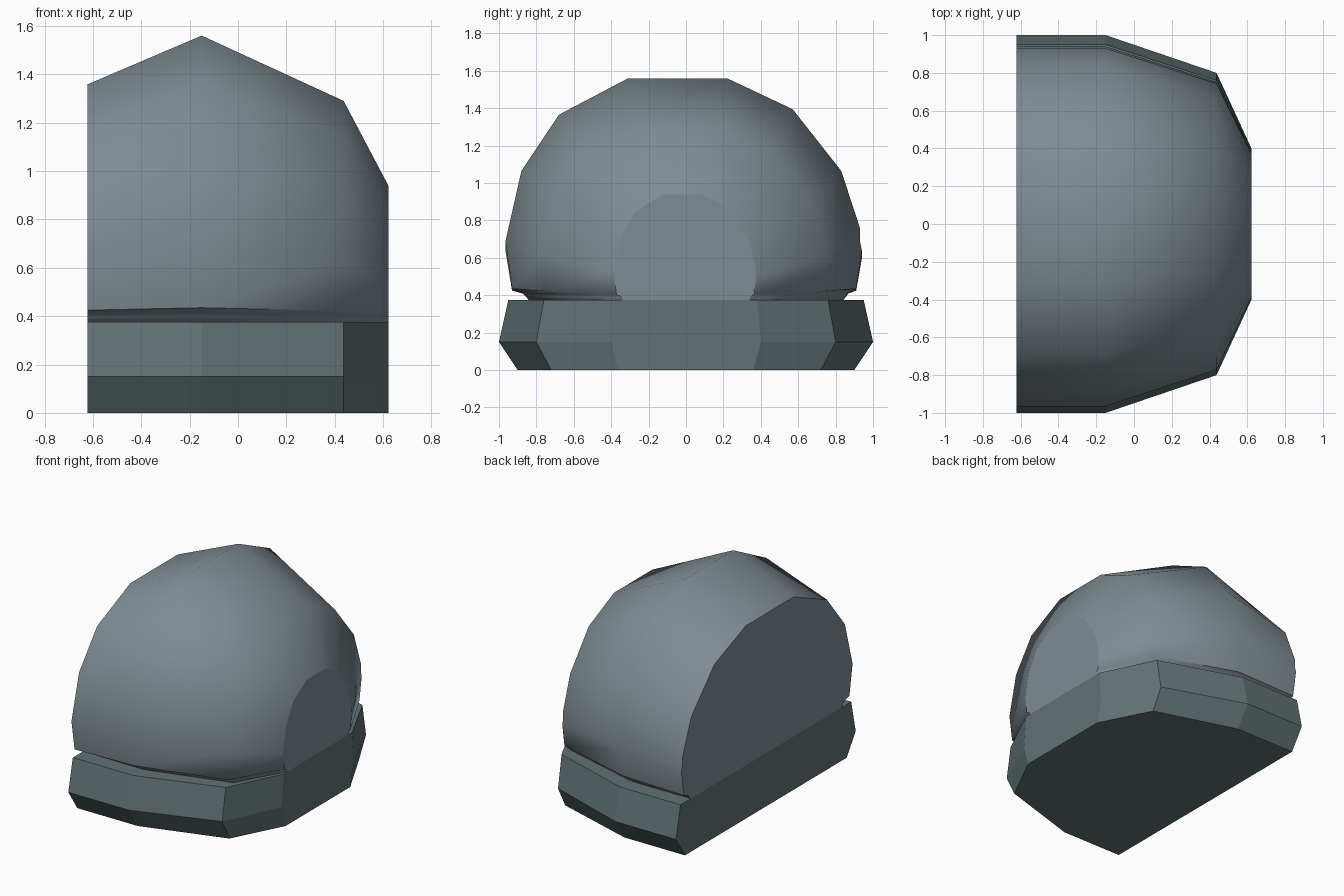
import bpy, bmesh

if "Cube" in bpy.data.objects:
    bpy.data.objects.remove(bpy.data.objects["Cube"])

Z0 = 0.375  # top of base
# stations along x: position, width factor, dome height factor
STATIONS = [(-0.622, 1.0, 0.83), (-0.15, 1.0, 1.0), (0.437, 0.8, 0.772), (0.622, 0.4, 0.476)]


def material(name, rgb):
    m = bpy.data.materials.new(name)
    m.diffuse_color = (*rgb, 1)
    m.use_nodes = True
    m.node_tree.nodes["Principled BSDF"].inputs["Base Color"].default_value = m.diffuse_color
    return m


def loft(name, rings, mat, smooth):
    bm = bmesh.new()
    loops = [[bm.verts.new(p) for p in r] for r in rings]
    n = len(loops[0])
    for a, b in zip(loops, loops[1:]):
        for i in range(n):
            j = (i + 1) % n
            f = bm.faces.new((a[i], a[j], b[j], b[i]))
            f.smooth = smooth
    caps = [bm.faces.new(loops[0]), bm.faces.new(loops[-1])]
    bmesh.ops.recalc_face_normals(bm, faces=bm.faces[:])
    for e in bm.edges:
        if len(e.link_faces) == 2 and e.calc_face_angle(0) > 1.0:
            e.smooth = False
    for f in caps:
        f.smooth = False
        for e in f.edges:
            e.smooth = False
    me = bpy.data.meshes.new(name)
    bm.to_mesh(me)
    bm.free()
    me.materials.append(mat)
    ob = bpy.data.objects.new(name, me)
    bpy.context.collection.objects.link(ob)
    return ob


# boulder-like dome: one cross-section scaled at every station
dome_section = [(-0.84, 0.375), (-0.86, 0.40), (-0.87, 0.415), (-0.93, 0.435), (-0.965, 0.69),
                (-0.88, 1.065), (-0.68, 1.365), (-0.31, 1.56), (0.22, 1.56), (0.57, 1.395),
                (0.83, 1.065), (0.93, 0.76), (0.93, 0.69), (0.94, 0.64), (0.91, 0.435),
                (0.865, 0.415), (0.86, 0.40), (0.84, 0.375)]
loft("dome", [[(x, y * w, Z0 + (z - Z0) * h) for y, z in dome_section] for x, w, h in STATIONS],
     material("dome_grey", (0.21, 0.26, 0.29)), True)

# faceted base slab
half = [(0.9, 0), (1.0, 0.15), (0.95, Z0)]
base_section = half + [(-y, z) for y, z in reversed(half)]
loft("base", [[(x, y * w, z) for y, z in base_section] for x, w, _ in STATIONS],
     material("base_grey", (0.12, 0.17, 0.175)), False)
